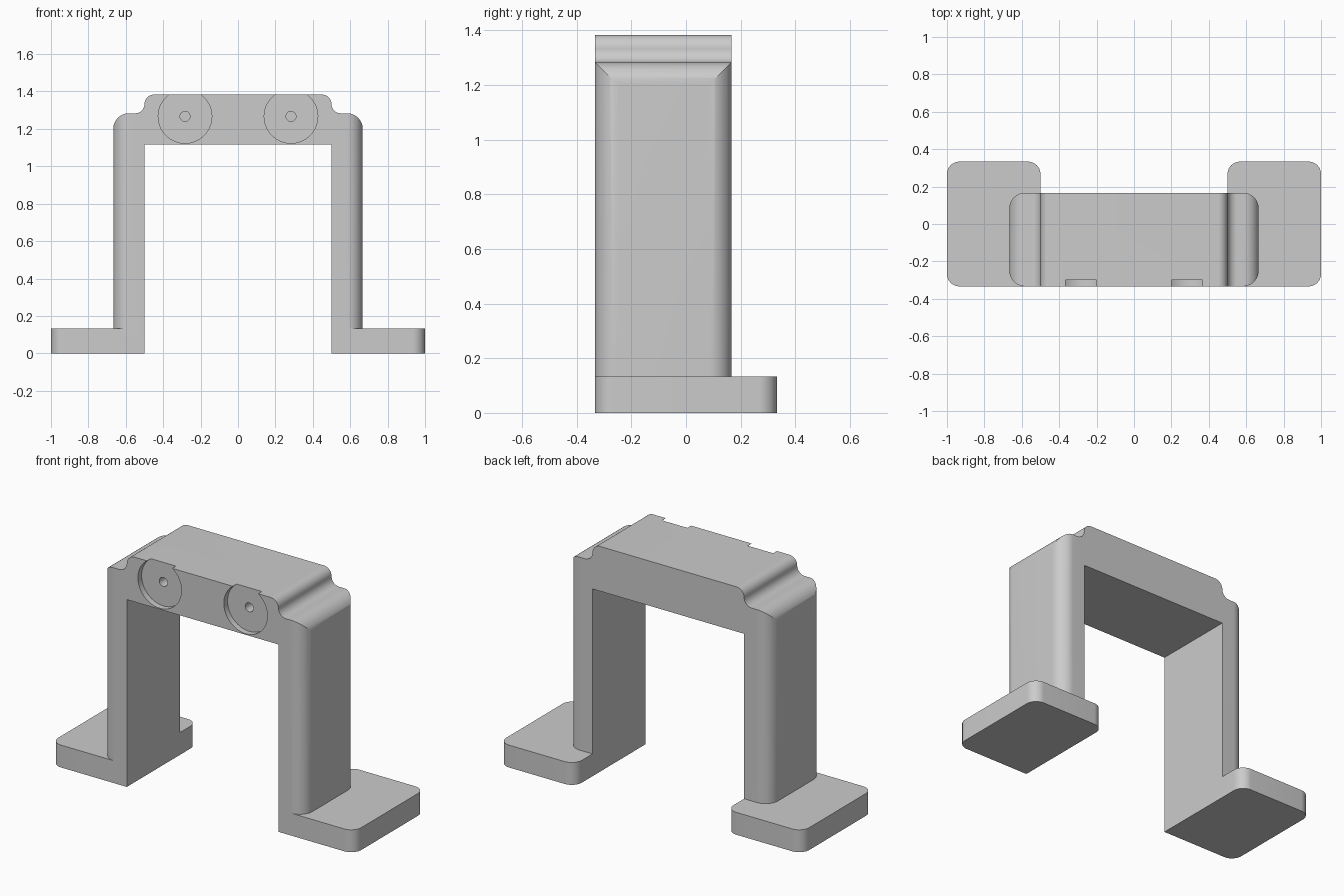
import bpy
import bmesh
from math import cos, sin, pi, radians
from mathutils import Vector

if "Cube" in bpy.data.objects:
    bpy.data.objects.remove(bpy.data.objects["Cube"], do_unlink=True)

FRONT, BACK = -0.3333, 0.1667
INNER, OUTER = 0.5, 0.6667

grey = bpy.data.materials.new("light grey")
grey.use_nodes = True
grey.diffuse_color = (0.6, 0.6, 0.6, 1)
grey.node_tree.nodes["Principled BSDF"].inputs["Base Color"].default_value = (0.6, 0.6, 0.6, 1)


def arc(cx, cy, r, start, end, n=14):
    """Points along an arc, angles in degrees."""
    angles = [radians(start + (end - start) * i / n) for i in range(n + 1)]
    return [(cx + r * cos(a), cy + r * sin(a)) for a in angles]


def rounded_rect(x0, x1, y0, y1, r, square_corner=False):
    """Rounded rectangle; the front corner at x0 may stay square."""
    first = [(x0, y0)] if square_corner else arc(x0 + r, y0 + r, r, 180, 270)
    return (first + arc(x1 - r, y0 + r, r, 270, 360)
            + arc(x1 - r, y1 - r, r, 0, 90) + arc(x0 + r, y1 - r, r, 90, 180))


def prism(name, points, low, high, along="Z"):
    """Extrude a closed profile along Z, or an x-z profile along Y."""
    bm = bmesh.new()
    place = (lambda p: (p[0], p[1], low)) if along == "Z" else (lambda p: (p[0], low, p[1]))
    face = bm.faces.new([bm.verts.new(place(p)) for p in points])
    new = bmesh.ops.extrude_face_region(bm, geom=[face])["geom"]
    shift = Vector((0, 0, high - low)) if along == "Z" else Vector((0, high - low, 0))
    bmesh.ops.translate(bm, vec=shift, verts=[v for v in new if isinstance(v, bmesh.types.BMVert)])
    bmesh.ops.recalc_face_normals(bm, faces=bm.faces)
    mesh = bpy.data.meshes.new(name)
    bm.to_mesh(mesh)
    bm.free()
    mesh.materials.append(grey)
    obj = bpy.data.objects.new(name, mesh)
    bpy.context.collection.objects.link(obj)
    return obj


def combine(target, tool, operation):
    """Apply a boolean and discard the tool."""
    mod = target.modifiers.new(operation.lower(), "BOOLEAN")
    mod.operation, mod.solver, mod.object = operation, "EXACT", tool
    bpy.context.view_layer.objects.active = target
    bpy.ops.object.modifier_apply(modifier=mod.name)
    bpy.data.objects.remove(tool, do_unlink=True)


# Arch: stepped shoulder profile with rounded vertical corners
half = ([(INNER, 1.1167), (INNER, 0.06), (OUTER, 0.06)]
        + arc(0.5834, 1.2, 0.0833, 0, 90)
        + arc(0.55, 1.3333, 0.05, 270, 180)
        + arc(0.45, 1.3333, 0.05, 0, 90)[1:])
bracket = prism("bracket", half + [(-x, z) for x, z in reversed(half)], -0.5, 0.5, "Y")
outline = rounded_rect(-OUTER + 0.0004, OUTER - 0.0004, FRONT, BACK, 0.0833)
combine(bracket, prism("corner_rounding", outline, -0.2, 1.6), "INTERSECT")

# Feet: flat pads, square only where they meet the leg's inner front edge
for side in (1, -1):
    pad = rounded_rect(INNER, 1, FRONT, -FRONT, 0.0667, square_corner=True)
    combine(bracket, prism("foot", [(side * x, y) for x, y in pad], 0, 0.1333), "UNION")

# Round recesses with a pilot hole, open at the top edge
for x in (-0.2833, 0.2833):
    for radius, depth in ((0.1433, 0.035), (0.0267, 0.17)):
        circle = arc(x, 1.2667, radius, 0, 360, 64)[:-1]
        combine(bracket, prism("recess", circle, FRONT - 0.1, FRONT + depth, "Y"), "DIFFERENCE")

# Smooth the rounded faces and keep the edges crisp
bpy.ops.object.select_all(action="DESELECT")
bracket.select_set(True)
bpy.context.view_layer.objects.active = bracket
bpy.ops.object.shade_smooth_by_angle(angle=radians(25))
